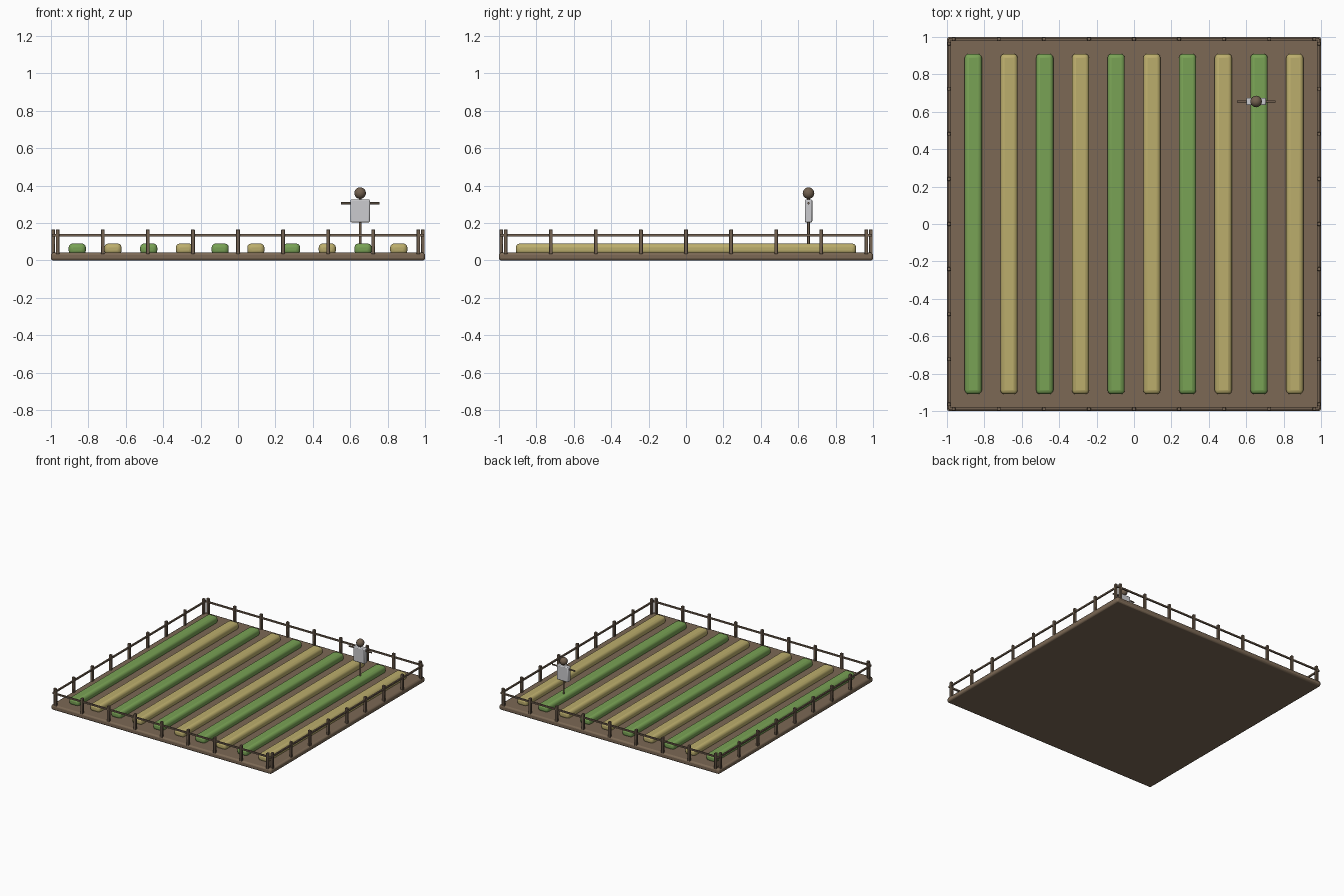
import bpy
from math import pi

cube = bpy.data.objects.get("Cube")
if cube:
    bpy.data.objects.remove(cube, do_unlink=True)


def material(name, rgb):
    m = bpy.data.materials.new(name)
    m.use_nodes = True
    m.diffuse_color = (*rgb, 1)
    m.node_tree.nodes["Principled BSDF"].inputs["Base Color"].default_value = (*rgb, 1)
    return m


SOIL = material("soil_brown", (0.20, 0.14, 0.09))
GREEN = material("crop_green", (0.19, 0.36, 0.09))
STRAW = material("crop_straw", (0.50, 0.42, 0.15))
WOOD = material("fence_wood", (0.17, 0.12, 0.08))
CLOTH = material("shirt_grey", (0.60, 0.60, 0.62))


def finish(obj, name, mat):
    obj.name = name
    obj.data.materials.append(mat)
    return obj


def box(name, center, size, mat, bevel=0, segments=2):
    bpy.ops.mesh.primitive_cube_add(size=1, location=center)
    obj = finish(bpy.context.object, name, mat)
    obj.scale = size
    bpy.ops.object.transform_apply(location=False, rotation=False, scale=True)
    if bevel:
        mod = obj.modifiers.new("rounded_edges", "BEVEL")
        mod.width = bevel
        mod.segments = segments
        bpy.ops.object.shade_smooth_by_angle(angle=0.7)
    return obj


def rod(name, center, radius, length, mat, rotation=(0, 0, 0)):
    bpy.ops.mesh.primitive_cylinder_add(vertices=10, radius=radius, depth=length,
                                        location=center, rotation=rotation)
    bpy.ops.object.shade_smooth_by_angle(angle=0.7)
    return finish(bpy.context.object, name, mat)


# Ground slab
box("ground", (0, 0, 0.021), (2, 2, 0.042), SOIL, 0.012)

# Alternating crop rows
for i in range(10):
    x = (i - 4.5) * 0.191
    box(f"crop_row_{i + 1}", (x, 0, 0.061), (0.092, 1.82, 0.06),
        STRAW if i % 2 else GREEN, 0.022, 3)

# Fence posts and rails on all four sides
EDGE, STEP = 0.988, 0.241
for side in (-1, 1):
    tag = "left" if side > 0 else "right"
    end = "back" if side > 0 else "front"
    for i in range(-4, 5):
        box(f"{end}_post_{i + 5}", (i * STEP, side * EDGE, 0.1), (0.02, 0.02, 0.132), WOOD, 0.002, 1)
        box(f"{tag}_post_{i + 5}", (side * EDGE, i * STEP, 0.1), (0.02, 0.02, 0.132), WOOD, 0.002, 1)
    box(f"{end}_rail", (0, side * EDGE, 0.135), (1.98, 0.012, 0.012), WOOD)
    box(f"{tag}_rail", (side * EDGE, 0, 0.135), (0.012, 1.98, 0.012), WOOD)

# Scarecrow
SX, SY = 0.653, 0.655
rod("scarecrow_pole", (SX, SY, 0.19), 0.007, 0.3, WOOD)
rod("scarecrow_arms", (SX, SY, 0.306), 0.006, 0.206, WOOD, (0, pi / 2, 0))
box("scarecrow_shirt", (SX, SY, 0.265), (0.104, 0.04, 0.122), CLOTH, 0.006)
bpy.ops.mesh.primitive_uv_sphere_add(segments=16, ring_count=10, radius=0.031,
                                     location=(SX, SY, 0.36))
bpy.ops.object.shade_smooth()
finish(bpy.context.object, "scarecrow_head", WOOD)
